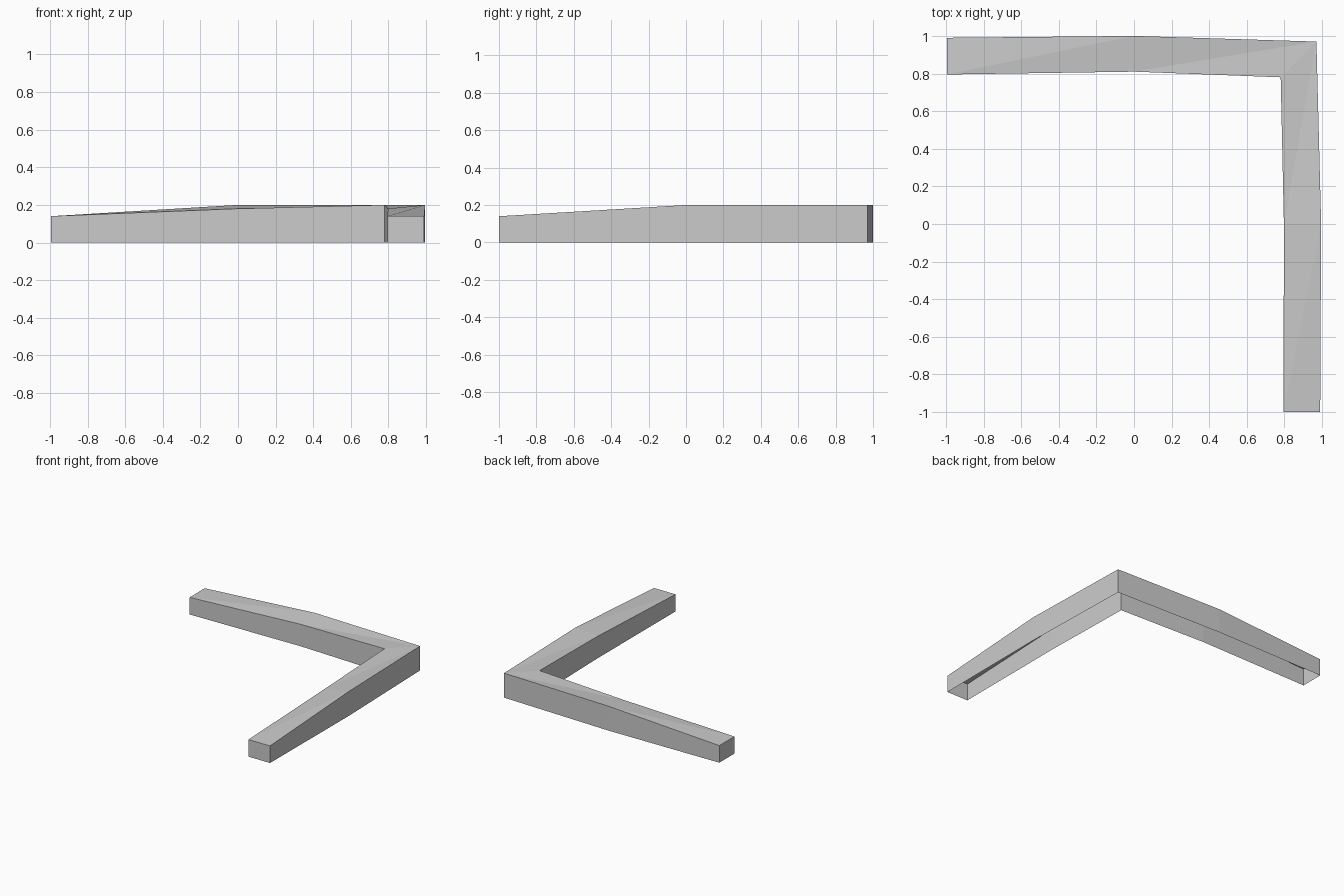
import bpy
import bmesh

cube = bpy.data.objects.get("Cube")
if cube:
    bpy.data.objects.remove(cube, do_unlink=True)

# Plain grey material
grey = bpy.data.materials.new("plain grey")
grey.use_nodes = True
colour = (0.6, 0.6, 0.6, 1)
grey.diffuse_color = colour
grey.node_tree.nodes["Principled BSDF"].inputs["Base Color"].default_value = colour

# Cross-sections along the bend: outer x, y, height, then inner x, y, height
sections = [
    (-0.995, 0.99, 0.14, -0.995, 0.795, 0.14),
    (0.0, 1.0, 0.2, 0.0, 0.81, 0.18),
    (0.97, 0.97, 0.2, 0.78, 0.78, 0.2),
    (0.995, 0.0, 0.2, 0.797, 0.0, 0.18),
    (0.99, -1.0, 0.14, 0.795, -1.0, 0.14),
]

bm = bmesh.new()
rings = []
for ox, oy, oz, ix, iy, iz in sections:
    corners = [(ox, oy, 0), (ox, oy, oz), (ix, iy, iz), (ix, iy, 0)]
    rings.append([bm.verts.new(c) for c in corners])

# Outer wall, folded top and inner wall of each segment; the underside is open
for i, (a, b) in enumerate(zip(rings, rings[1:])):
    bm.faces.new((a[0], b[0], b[1], a[1]))
    bm.faces.new((a[2], b[2], b[3], a[3]))
    if i < 2:
        bm.faces.new((a[1], b[1], a[2]))
        bm.faces.new((b[1], b[2], a[2]))
    else:
        bm.faces.new((a[1], b[1], b[2]))
        bm.faces.new((a[1], b[2], a[2]))

# End caps
bm.faces.new(rings[0])
bm.faces.new(rings[-1][::-1])

# Point all faces outward
bmesh.ops.recalc_face_normals(bm, faces=bm.faces)
bm.normal_update()
if sum(f.normal.z for f in bm.faces) < 0:
    bmesh.ops.reverse_faces(bm, faces=bm.faces)

mesh = bpy.data.meshes.new("corner_kerb")
bm.to_mesh(mesh)
bm.free()
mesh.materials.append(grey)
bpy.context.collection.objects.link(bpy.data.objects.new("corner_kerb", mesh))
